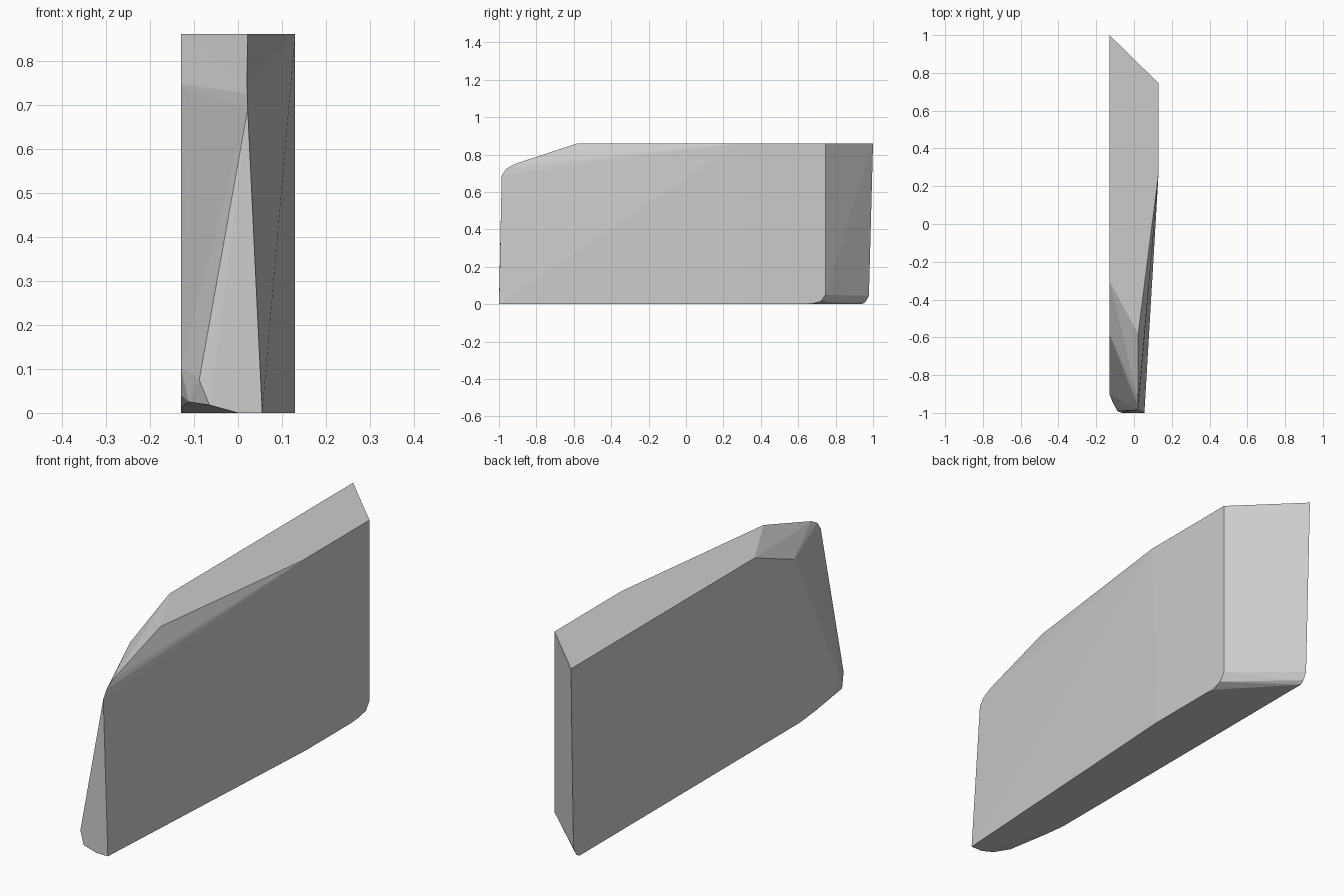
import bpy
import bmesh
import math

cube = bpy.data.objects.get("Cube")
if cube:
    bpy.data.objects.remove(cube, do_unlink=True)

# Plain grey surface
grey = bpy.data.materials.new("plain grey")
grey.use_nodes = True
colour = (0.6, 0.6, 0.6, 1)
grey.diffuse_color = colour
grey.node_tree.nodes["Principled BSDF"].inputs["Base Color"].default_value = colour

HALF, TOP = 0.13, 0.86

# Flat top outline
corners = [(x, y, TOP) for x, y in
           [(-HALF, 1), (HALF, 0.745), (HALF, 0.27), (0.022, -0.58), (-HALF, -0.3)]]

# Flat base outline
corners += [(x, y, 0) for x, y in
            [(-HALF, 0.94), (0.125, 0.67), (HALF, 0.62), (HALF, 0.3),
             (0.055, -1), (0, -1), (-HALF, -0.62)]]

# Rounded lower edge at the slanted back
corners += [(HALF, 0.745, 0.05), (HALF, 0.72, 0.015),
            (-0.127, 0.978, 0.045), (-0.128, 0.96, 0.012)]

# Sloping nose, rounded into the front edge
corners += [(-HALF, -0.58, 0.747), (-0.11, -0.64, 0.73),
            (0.02, -0.915, 0.75), (0.021, -0.96, 0.725), (0.022, -0.985, 0.69)]

# Rounded toe below the nose
corners += [(-HALF, -0.9, 0.105), (-HALF, -0.87, 0.04), (-HALF, -0.74, 0.012),
            (-0.112, -0.945, 0.025), (-0.088, -0.99, 0.075), (-0.065, -1, 0.018)]

# Stretch a faceted skin around the corners
bm = bmesh.new()
for corner in corners:
    bm.verts.new(corner)
bmesh.ops.convex_hull(bm, input=bm.verts[:])
bmesh.ops.delete(bm, geom=[v for v in bm.verts if not v.link_faces], context="VERTS")
bmesh.ops.dissolve_limit(bm, angle_limit=math.radians(0.3),
                         verts=bm.verts[:], edges=bm.edges[:])
bmesh.ops.recalc_face_normals(bm, faces=bm.faces[:])
mesh = bpy.data.meshes.new("slanted_block")
bm.to_mesh(mesh)
bm.free()
mesh.materials.append(grey)
block = bpy.data.objects.new("slanted_block", mesh)
bpy.context.collection.objects.link(block)
